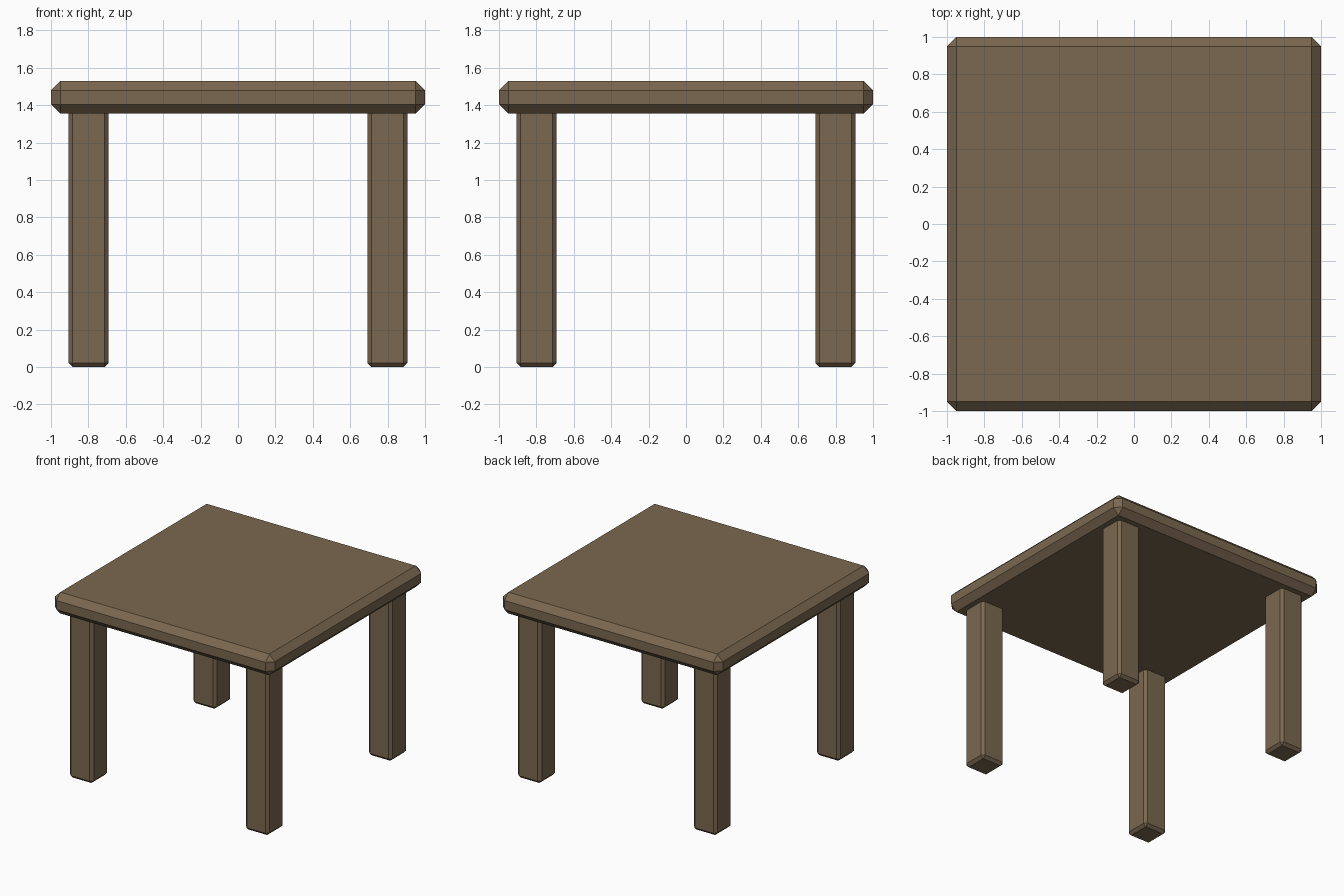
import bpy

if "Cube" in bpy.data.objects:
    bpy.data.objects.remove(bpy.data.objects["Cube"])

# One brown wood colour for the whole table
wood = bpy.data.materials.new("brown wood")
wood.diffuse_color = (0.195, 0.138, 0.080, 1.0)
wood.use_nodes = True
wood.node_tree.nodes["Principled BSDF"].inputs["Base Color"].default_value = wood.diffuse_color


def chamfered_box(name, centre, size, chamfer):
    """Flat-shaded box with a single-segment bevel on every edge."""
    bpy.ops.mesh.primitive_cube_add(size=1, location=centre)
    ob = bpy.context.object
    ob.name = name
    ob.scale = size
    bpy.ops.object.transform_apply(location=False, rotation=False, scale=True)
    bevel = ob.modifiers.new("chamfer", 'BEVEL')
    bevel.width = chamfer
    bevel.segments = 1
    bevel.limit_method = 'NONE'
    ob.data.materials.append(wood)
    return ob


# Table top: z 1.355 to 1.53
TOP, UNDER = 1.53, 1.355
chamfered_box("table_top", (0, 0, (TOP + UNDER) / 2), (2, 2, TOP - UNDER), 0.05)

# Four legs, running slightly into the top so their upper chamfer is hidden
LEG_X, LEG_W, LEG_H = 0.799, 0.214, 1.39
for y, depth in ((-LEG_X, "front"), (LEG_X, "back")):
    for x, side in ((-LEG_X, "left"), (LEG_X, "right")):
        chamfered_box(f"{depth}_{side}_leg", (x, y, LEG_H / 2),
                      (LEG_W, LEG_W, LEG_H), 0.022)
